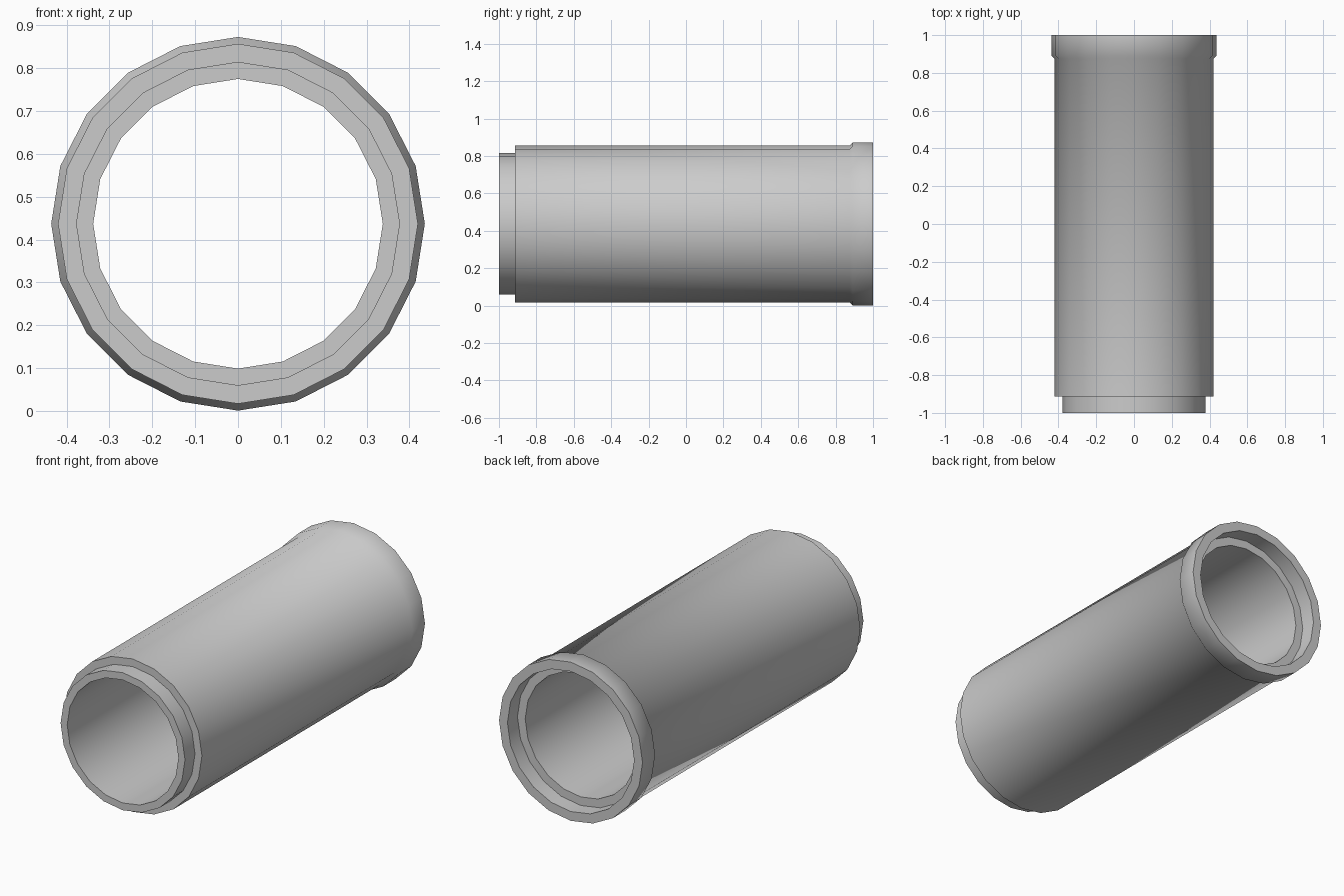
import bpy
import bmesh
import math

SIDES = 20

cube = bpy.data.objects.get("Cube")
if cube:
    bpy.data.objects.remove(cube, do_unlink=True)

# Plain grey for the whole pipe
grey = bpy.data.materials.new("plain_grey")
grey.use_nodes = True
colour = (0.6, 0.6, 0.6, 1)
grey.diffuse_color = colour
grey.node_tree.nodes["Principled BSDF"].inputs["Base Color"].default_value = colour


def lathe(name, profile, centre_z):
    """Spin a closed (radius, y) profile around the y axis."""
    bm = bmesh.new()
    verts = [bm.verts.new((0, y, r)) for r, y in profile]
    edges = [bm.edges.new((a, b)) for a, b in zip(verts, verts[1:] + verts[:1])]
    bmesh.ops.spin(bm, geom=verts + edges, cent=(0, 0, 0), axis=(0, 1, 0),
                   angle=math.tau, steps=SIDES, use_merge=True)
    bmesh.ops.remove_doubles(bm, verts=bm.verts, dist=0.0001)
    bmesh.ops.recalc_face_normals(bm, faces=bm.faces)
    mesh = bpy.data.meshes.new(name)
    bm.to_mesh(mesh)
    bm.free()
    mesh.materials.append(grey)
    obj = bpy.data.objects.new(name, mesh)
    obj.location.z = centre_z
    bpy.context.collection.objects.link(obj)
    return obj


# Wall section: front spigot, body, chamfered collar, recessed rear socket, bore
wall = [
    (0.338, -1), (0.378, -1), (0.378, -0.913), (0.42, -0.913),
    (0.42, 0.875), (0.436, 0.891), (0.436, 1),
    (0.385, 1), (0.385, 0.913), (0.338, 0.913),
]
pipe = lathe("pipe_section", wall, 0.437)

bpy.ops.object.select_all(action="DESELECT")
pipe.select_set(True)
bpy.context.view_layer.objects.active = pipe
bpy.ops.object.shade_smooth_by_angle(angle=math.radians(60))
